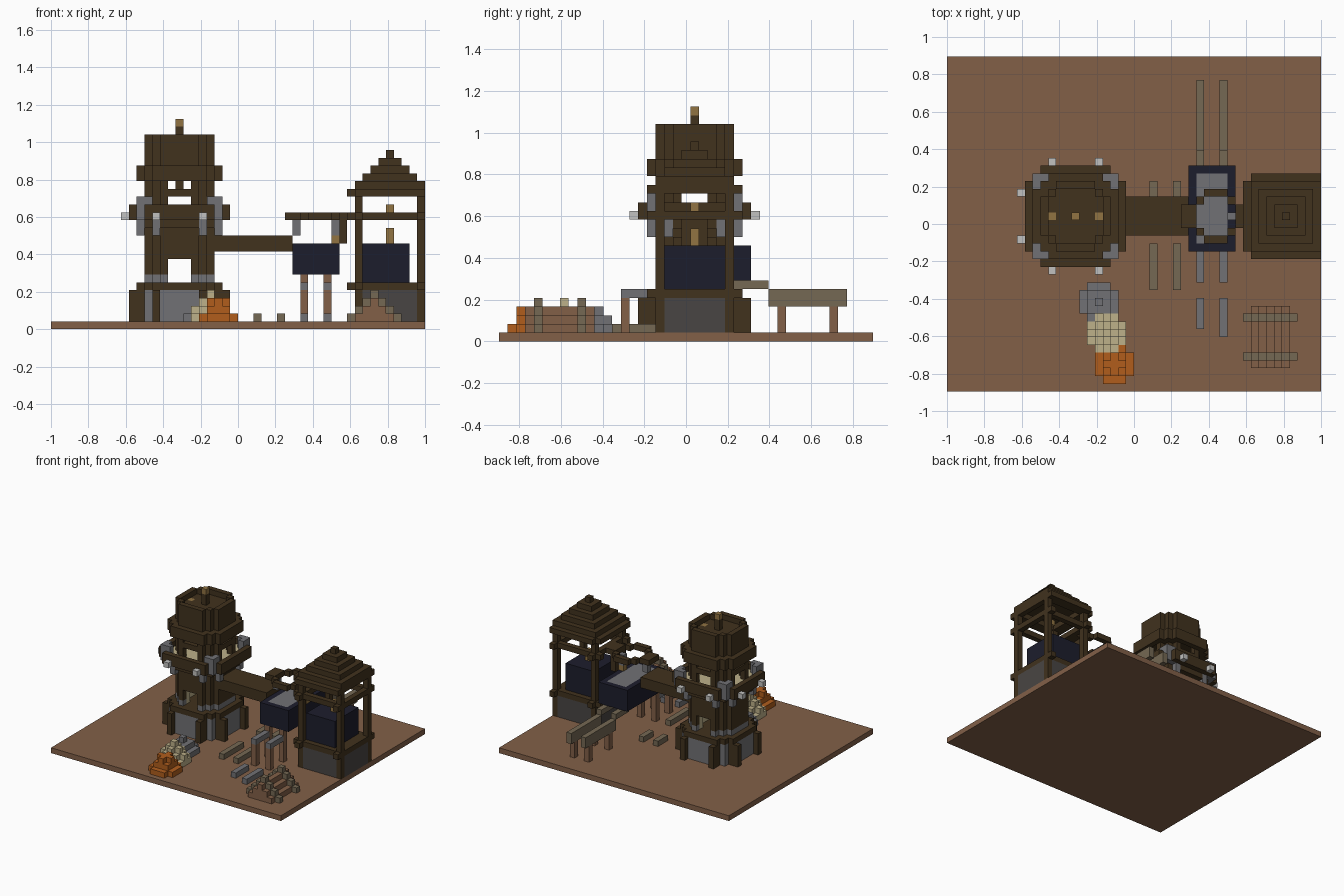
import bpy
import bmesh
from itertools import product
from mathutils import Vector

if "Cube" in bpy.data.objects:
    bpy.data.objects.remove(bpy.data.objects["Cube"])

UNIT = 2 / 48                      # edge of one block
ORIGIN = Vector((24, 21.5, 0))     # block grid centre


def material(name, *rgb):
    m = bpy.data.materials.new(name)
    colour = [(c / 255) ** 2.2 for c in rgb] + [1]
    m.diffuse_color = colour
    m.use_nodes = True
    m.node_tree.nodes["Principled BSDF"].inputs["Base Color"].default_value = colour
    return m


EARTH = material("earth brown", 129, 96, 73)
WOOD = material("dark wood", 67, 53, 35)
STONE = material("grey stone", 113, 113, 116)
NAVY = material("navy", 34, 35, 48)
CREAM = material("cream", 188, 175, 136)
ORANGE = material("orange", 175, 94, 34)
TAN = material("tan", 144, 115, 68)
PLANK = material("weathered plank", 116, 104, 84)
PALE = material("pale grey", 192, 192, 190)
SLATE = material("dark slate", 74, 71, 69)

taken = set()
SIDES = [Vector(v) for v in ((1, 0, 0), (-1, 0, 0), (0, 1, 0), (0, -1, 0), (0, 0, 1), (0, 0, -1))]


def blocks(name, mat, cells):
    """Join free grid cells into one object, keeping only its outer faces."""
    cells = set(cells) - taken
    taken.update(cells)
    bm = bmesh.new()
    for cell in cells:
        mid = Vector(cell) + Vector((.5, .5, .5))
        for n in SIDES:
            if tuple(int(a + b) for a, b in zip(cell, n)) in cells:
                continue
            u = Vector((n.y, n.z, n.x))
            w = n.cross(u)
            ring = (u + w, w - u, -u - w, u - w)
            bm.faces.new([bm.verts.new((mid + (n + r) / 2 - ORIGIN) * UNIT) for r in ring])
    bmesh.ops.remove_doubles(bm, verts=bm.verts, dist=UNIT / 100)
    mesh = bpy.data.meshes.new(name)
    bm.to_mesh(mesh)
    bm.free()
    mesh.materials.append(mat)
    bpy.context.collection.objects.link(bpy.data.objects.new(name, mesh))


def box(x0, x1, y0, y1, z0, z1):
    return set(product(range(x0, x1), range(y0, y1), range(z0, z1)))


def disc(r, s):
    """Octagon of cells: half width r, corners cut where |x|+|y| > s."""
    span = range(-r, r + 1)
    return {(i, j) for i in span for j in span if abs(i) + abs(j) <= s}


def stack(flat, z0, z1, cx=16, cy=22):
    return {(cx + i, cy + j, z) for i, j in flat for z in range(z0, z1)}


def eight(a, b):
    """Eight mirrored positions around the tower."""
    return {(s * p, t * q) for p, q in ((a, b), (b, a)) for s in (1, -1) for t in (1, -1)}


# Ground slab
blocks("ground", EARTH, box(0, 48, 0, 43, 0, 1))

# Tower footing
blocks("footing_posts", WOOD, stack(eight(6, 3) | eight(5, 3), 1, 5))
blocks("footing_wall", STONE, stack(disc(5, 8), 1, 5))
blocks("footing_cap", WOOD, stack(disc(5, 8), 5, 6))

# Tower shaft with front and back openings
opening = box(15, 18, 16, 29, 6, 9)
shell = disc(4, 6) - disc(3, 5)
lining = disc(3, 5) - disc(2, 4)
blocks("bridge_walkway", WOOD, box(20, 31, 20, 25, 10, 12))
blocks("shaft_stone_course", STONE, stack(shell, 6, 7) - opening)
blocks("shaft_wall", WOOD, stack(shell, 7, 13) - opening)
blocks("shaft_lining", CREAM, stack(lining, 6, 13) - opening)

# Lookout gallery
blocks("gallery_corbels", STONE, stack(eight(5, 3), 12, 14))
blocks("gallery_base", WOOD, stack(disc(5, 8), 13, 14))
blocks("gallery_floor", CREAM, stack(disc(5, 8), 14, 15))
blocks("gallery_stones", STONE, stack(eight(5, 5) | eight(5, 4), 14, 17))
blocks("gallery_parapet", WOOD, stack(disc(6, 10) - disc(5, 8), 14, 16))
blocks("gallery_posts", WOOD, stack(eight(4, 2) | eight(3, 3), 15, 20))
blocks("gallery_rail", WOOD, stack(shell, 17, 18))
lamp_spots = {p for p in eight(7, 3) if p[0] < 7}
blocks("wall_lamps", PALE, stack(lamp_spots, 14, 15))
blocks("hanging_lamp", TAN, stack({(0, 0)}, 17, 18))
blocks("lamp_rod", WOOD, stack({(0, 0)}, 18, 20))

# Tower roof
blocks("roof_lights", TAN, stack({(-3, 0), (3, 0)}, 23, 24))
blocks("roof_eaves", WOOD, stack(disc(5, 8) - disc(4, 6), 19, 21) | stack(disc(4, 6), 20, 21))
blocks("roof_crown", WOOD, stack(shell, 21, 25) | stack(disc(3, 5), 21, 24))
blocks("roof_pole", WOOD, stack({(0, 0)}, 24, 26))
blocks("roof_beacon", TAN, stack({(0, 0)}, 26, 27))

# Water tank with ring canopy
tank = box(31, 37, 18, 29, 7, 11)
blocks("tank_fill", STONE, box(32, 36, 19, 28, 8, 11))
blocks("tank", NAVY, tank)
blocks("tank_lights", TAN, box(36, 37, 22, 23, 11, 12) | box(37, 38, 22, 23, 11, 13))
blocks("canopy_brackets", STONE, box(31, 32, 22, 23, 12, 14) | box(36, 37, 22, 23, 12, 14))
blocks("canopy_post", WOOD, box(37, 38, 21, 24, 11, 14))
canopy = (disc(3, 4) | {(i, j) for i in (-4, 4) for j in (-1, 0, 1)}) - disc(2, 3)
blocks("canopy_ring", WOOD, stack(canopy, 14, 15, cx=34))

# Raised and loose rails
for side, x in (("left", 35), ("right", 32)):
    blocks("trestle_legs_" + side, EARTH,
           box(x, x + 1, 32, 33, 1, 4) | box(x, x + 1, 38, 39, 1, 4)
           | box(x, x + 1, 14, 15, 1, 5) | box(x, x + 1, 18, 19, 1, 7))
    blocks("back_rail_" + side, PLANK, box(x, x + 1, 31, 40, 4, 6) | box(x, x + 1, 27, 31, 6, 7))
    blocks("front_rail_" + side, STONE, box(x, x + 1, 14, 18, 5, 6))
    blocks("ground_rail_" + side, STONE, box(x, x + 1, 8 if x == 32 else 7, 12, 1, 2))
for n, x in enumerate((26, 29)):
    blocks(f"ground_plank_{n}", PLANK, box(x, x + 1, 13, 19, 1, 2) | box(x, x + 1, 24, 27, 1, 2))

# Hut frame and walls
posts = set()
for x, y in product((39, 47), (18, 26)):
    posts |= box(x, x + 1, y, y + 1, 1, 17)
blocks("hut_posts", WOOD, posts)
beams = set()
for z in (5, 14):
    for y in (18, 26):
        beams |= box(38, 48, y, y + 1, z, z + 1)
    for x in (39, 47):
        beams |= box(x, x + 1, 17, 28, z, z + 1)
blocks("hut_beams", WOOD, beams)
blocks("hut_sill", WOOD, box(40, 47, 19, 26, 5, 6))
blocks("hut_lower_wall", SLATE, box(39, 48, 18, 27, 1, 5))
blocks("hut_tank", NAVY, box(40, 46, 19, 26, 6, 11))
blocks("hut_lights", TAN, box(43, 44, 22, 23, 11, 13) | box(43, 44, 22, 23, 15, 16))

# Hut stepped roof
square = lambda r: disc(r, 2 * r)
eaves = {(i, j) for i, j in disc(5, 9) - square(3) if i < 5}
blocks("hut_eaves", WOOD, stack(eaves, 17, 18, cx=43))
steps = set()
for k in range(5):
    steps |= stack(square(4 - k), 18 + k, 19 + k, cx=43)
blocks("hut_roof", WOOD, steps)

# Log pile held by two stepped straps
straps, logs = set(), set()
for k in range(4):
    for y in (4, 9):
        straps |= box(38 + k, 45 - k, y, y + 1, 1 + k, 2 + k)
    if k < 3:
        logs |= box(39 + k, 44 - k, 3, 11, 1 + k, 2 + k)
blocks("logs", EARTH, logs)
blocks("log_straps", PLANK, straps)


# Heaps of material
def heap(name, mat, cx, cy, flats):
    cells = set()
    for z, flat in enumerate(flats, 1):
        cells |= stack(flat, z, z + 1, cx, cy)
    blocks(name, mat, cells)


heap("cream_heap", CREAM, 20, 7, (disc(2, 3), disc(2, 2), disc(1, 1), disc(0, 0)))
heap("orange_heap", ORANGE, 21, 3, (disc(2, 3), disc(1, 2), disc(1, 1)))
heap("stone_heap", STONE, 19, 11, (disc(2, 3), disc(1, 2), disc(0, 0)))
